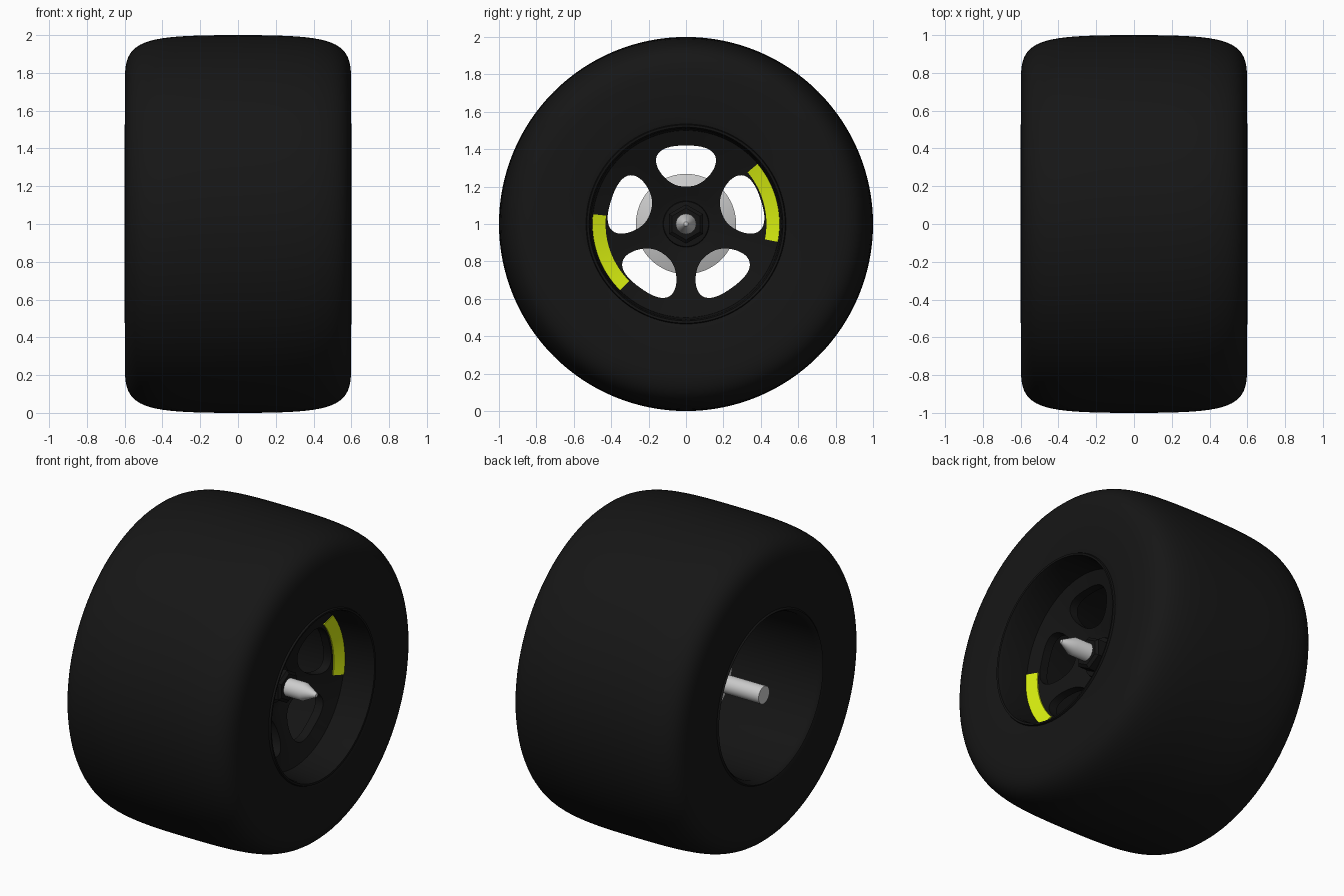
import bpy, bmesh, math
from mathutils import Vector
from mathutils.geometry import interpolate_bezier

if "Cube" in bpy.data.objects:
    bpy.data.objects.remove(bpy.data.objects["Cube"])

CZ = 1.0  # height of the wheel axis


def material(name, rgb):
    m = bpy.data.materials.new(name)
    m.diffuse_color = (*rgb, 1)
    m.use_nodes = True
    m.node_tree.nodes["Principled BSDF"].inputs["Base Color"].default_value = m.diffuse_color
    return m


RUBBER = material("black_rubber", (0.008, 0.008, 0.008))
METAL = material("black_metal", (0.007, 0.007, 0.007))
YELLOW = material("yellow_paint", (0.68, 0.85, 0.005))


def point(x, r, a):
    return (x, r * math.cos(a), CZ + r * math.sin(a))


def finish(name, bm, mat=None, angle=35):
    bmesh.ops.remove_doubles(bm, verts=bm.verts, dist=1e-5)
    bmesh.ops.recalc_face_normals(bm, faces=bm.faces)
    me = bpy.data.meshes.new(name)
    bm.to_mesh(me)
    bm.free()
    ob = bpy.data.objects.new(name, me)
    bpy.context.collection.objects.link(ob)
    if mat:
        me.materials.append(mat)
    smooth(ob, angle)
    return ob


def smooth(ob, angle):
    bpy.ops.object.select_all(action='DESELECT')
    ob.select_set(True)
    bpy.context.view_layer.objects.active = ob
    bpy.ops.object.shade_smooth_by_angle(angle=math.radians(angle))


def lathe(name, profile, mat=None, steps=96, closed=True, start=0, sweep=360, angle=35):
    """Turn an (x, radius) profile around the wheel axis."""
    bm = bmesh.new()
    full = sweep == 360
    a0, da = math.radians(start), math.radians(sweep) / steps
    rings = [[bm.verts.new(point(x, r, a0 + da * i)) for x, r in profile]
             for i in range(steps if full else steps + 1)]
    n = len(profile)
    for i in range(steps):
        p, q = rings[i], rings[(i + 1) % len(rings)]
        for j in range(n if closed else n - 1):
            k = (j + 1) % n
            bm.faces.new((p[j], p[k], q[k], q[j]))
    if not full:
        bm.faces.new(rings[0])
        bm.faces.new(rings[-1])
    return finish(name, bm, mat, angle)


# Tyre: crowned tread, rounded shoulders, flat sidewalls
half = [(v.x, v.y) for v in interpolate_bezier(
    Vector((0, 1)), Vector((0.48, 1)), Vector((0.6, 0.98)), Vector((0.598, 0.78)), 20)]
half += [(0.598, 0.56), (0.59, 0.53)]
lathe("tyre", [(-x, r) for x, r in reversed(half)] + half[1:], RUBBER, 128)

# Rim barrel with a lip on both sides
lathe("rim_barrel", [(0.59, 0.535), (0.602, 0.53), (0.60, 0.518), (0.57, 0.51), (0.40, 0.50),
                     (-0.57, 0.505), (-0.59, 0.515), (-0.60, 0.525), (-0.59, 0.535),
                     (-0.55, 0.53), (0.55, 0.53)], METAL)

# Dished wheel face with five rounded openings
face = lathe("wheel_face", [(0.40, 0.505), (0.365, 0.42), (0.275, 0.16), (0.26, 0.12), (0.26, 0.03),
                            (0.20, 0.03), (0.215, 0.16), (0.31, 0.42), (0.34, 0.505)], METAL)
bm = bmesh.new()
for k in range(5):
    turn = math.radians(72 * k)
    ends = []
    for x in (0.0, 0.55):
        loop = []
        for i in range(44):
            a = math.tau * (i + 0.5) / 44
            c, s = math.cos(a), math.sin(a)
            t = math.copysign(abs(c) ** 0.8, c) * 0.155 * (1 + 0.25 * s)
            r = 0.31 + 0.11 * s
            loop.append(bm.verts.new((x, t * math.cos(turn) - r * math.sin(turn),
                                      CZ + t * math.sin(turn) + r * math.cos(turn))))
        ends.append(loop)
        bm.faces.new(loop)
    for i in range(44):
        j = (i + 1) % 44
        bm.faces.new((ends[0][i], ends[0][j], ends[1][j], ends[1][i]))
cutter = finish("opening_cutter", bm)
cutter.hide_render = True
mod = face.modifiers.new("openings", 'BOOLEAN')
mod.operation, mod.solver, mod.object = 'DIFFERENCE', 'EXACT', cutter
bpy.context.view_layer.objects.active = face
bpy.ops.object.modifier_apply(modifier=mod.name)
bpy.data.objects.remove(cutter)
smooth(face, 35)

# Two yellow arcs painted on the outer band of the face
for i, start in enumerate((-11, 174)):
    lathe(f"yellow_stripe_{i + 1}", [(0.367, 0.43), (0.376, 0.43), (0.404, 0.50), (0.396, 0.50)],
          YELLOW, 24, start=start, sweep=51)

# Axle with pointed tip, and the flange behind the face
lathe("axle", [(-0.55, 0), (-0.55, 0.055), (0.47, 0.055), (0.555, 0.012), (0.56, 0)],
      steps=48, closed=False)
lathe("axle_flange", [(-0.14, 0), (-0.14, 0.268), (-0.11, 0.268), (-0.02, 0.05), (-0.02, 0)],
      steps=64, closed=False)

# Hex nut on a washer
lathe("washer", [(0.255, 0.05), (0.255, 0.125), (0.272, 0.12), (0.28, 0.05)], METAL, 48)
lathe("hex_nut", [(0.27, 0.05), (0.27, 0.105), (0.345, 0.105), (0.36, 0.085), (0.36, 0.05)],
      METAL, 6, start=30, angle=10)
